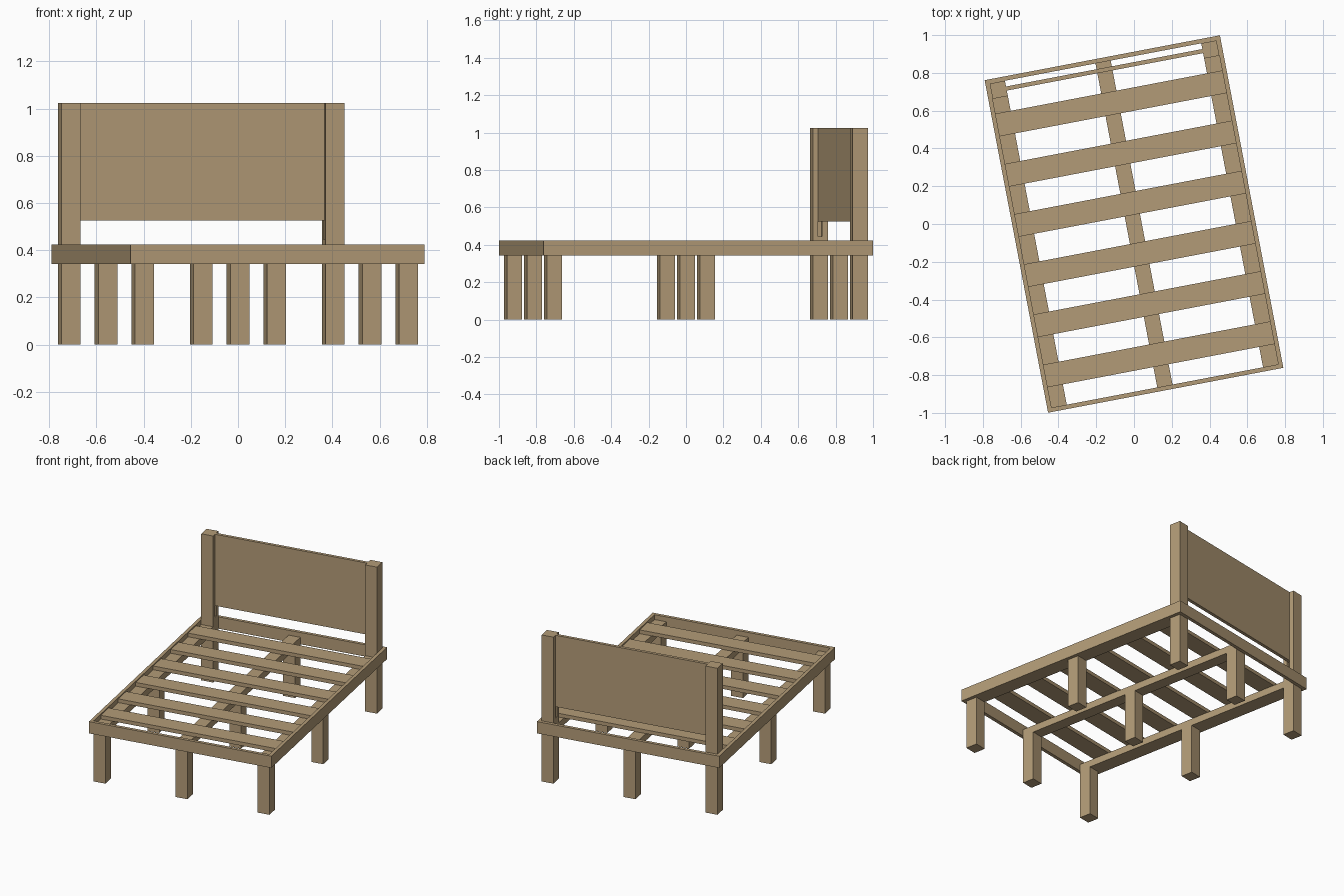
import bpy, math
from mathutils import Matrix

if "Cube" in bpy.data.objects:
    bpy.data.objects.remove(bpy.data.objects["Cube"])

ROT = Matrix.Rotation(math.radians(10.8), 4, 'Z')   # whole bed is turned slightly
W, L = 0.634, 0.896          # half width, half length of the frame
T = 0.023                    # frame board thickness
S = 0.082                    # leg section
Z0, Z1 = 0.342, 0.424        # frame bottom, top
TOP = 1.025                  # headboard top
LEDGE = 0.39                 # top of slat supports
LX, LY = W - T - S / 2, L - T - S / 2

wood = bpy.data.materials.new("light wood")
wood.diffuse_color = (0.45, 0.33, 0.185, 1)
wood.use_nodes = True
wood.node_tree.nodes["Principled BSDF"].inputs["Base Color"].default_value = wood.diffuse_color


def box(name, x0, x1, y0, y1, z0, z1):
    """Box given by its limits in the bed's own axes."""
    v = [(x, y, z) for z in (z0, z1) for x, y in ((x0, y0), (x1, y0), (x1, y1), (x0, y1))]
    f = [(3, 2, 1, 0), (4, 5, 6, 7)] + [(i, (i + 1) % 4, (i + 1) % 4 + 4, i + 4) for i in range(4)]
    me = bpy.data.meshes.new(name)
    me.from_pydata(v, [], f)
    me.transform(ROT)
    me.materials.append(wood)
    ob = bpy.data.objects.new(name, me)
    bpy.context.collection.objects.link(ob)
    return ob


# outer frame boards
for s, side in ((-1, "left"), (1, "right")):
    a, b = sorted((s * W, s * (W - T)))
    box(side + "_rail", a, b, -L, L, Z0, Z1)
for s, end in ((-1, "foot"), (1, "head")):
    a, b = sorted((s * L, s * (L - T)))
    box(end + "_rail", -W + T, W - T, a, b, Z0, Z1)

# legs in three rows; the two at the head rise as posts
h = S / 2
for i, x in enumerate((-LX, 0, LX)):
    for j, y in enumerate((-LY, 0, LY)):
        post = j == 2 and i != 1
        ob = box("headboard_post" if post else "leg", x - h, x + h, y - h, y + h,
                 0, TOP if post else Z0)
        if post:
            # groove for the panel, running a little below it
            s = -1 if x > 0 else 1
            a, b = sorted((x + s * (h - 0.02), x + s * (h + 0.02)))
            cut = box("groove_cutter", a, b, 0.82, 0.842, 0.445, 0.53)
            cut.hide_render = True
            cut.hide_set(True)
            m = ob.modifiers.new("groove", 'BOOLEAN')
            m.operation = 'DIFFERENCE'
            m.solver = 'EXACT'
            m.object = cut

# slat supports along the sides and the middle
for x, name in ((-LX, "left_support"), (0, "middle_support"), (LX, "right_support")):
    y1 = L - T if x == 0 else LY - h
    box(name, x - h, x + h, -L + T, y1, Z0, LEDGE)

# slats
for i in range(6):
    y = 0.65 - 0.2705 * i
    box("slat", -W + T, W - T, y - 0.061, y + 0.061, LEDGE, 0.416)

# headboard panel, set into the post grooves
p = LX - h + 0.015
box("headboard_panel", -p, p, 0.82, 0.842, 0.525, TOP)
